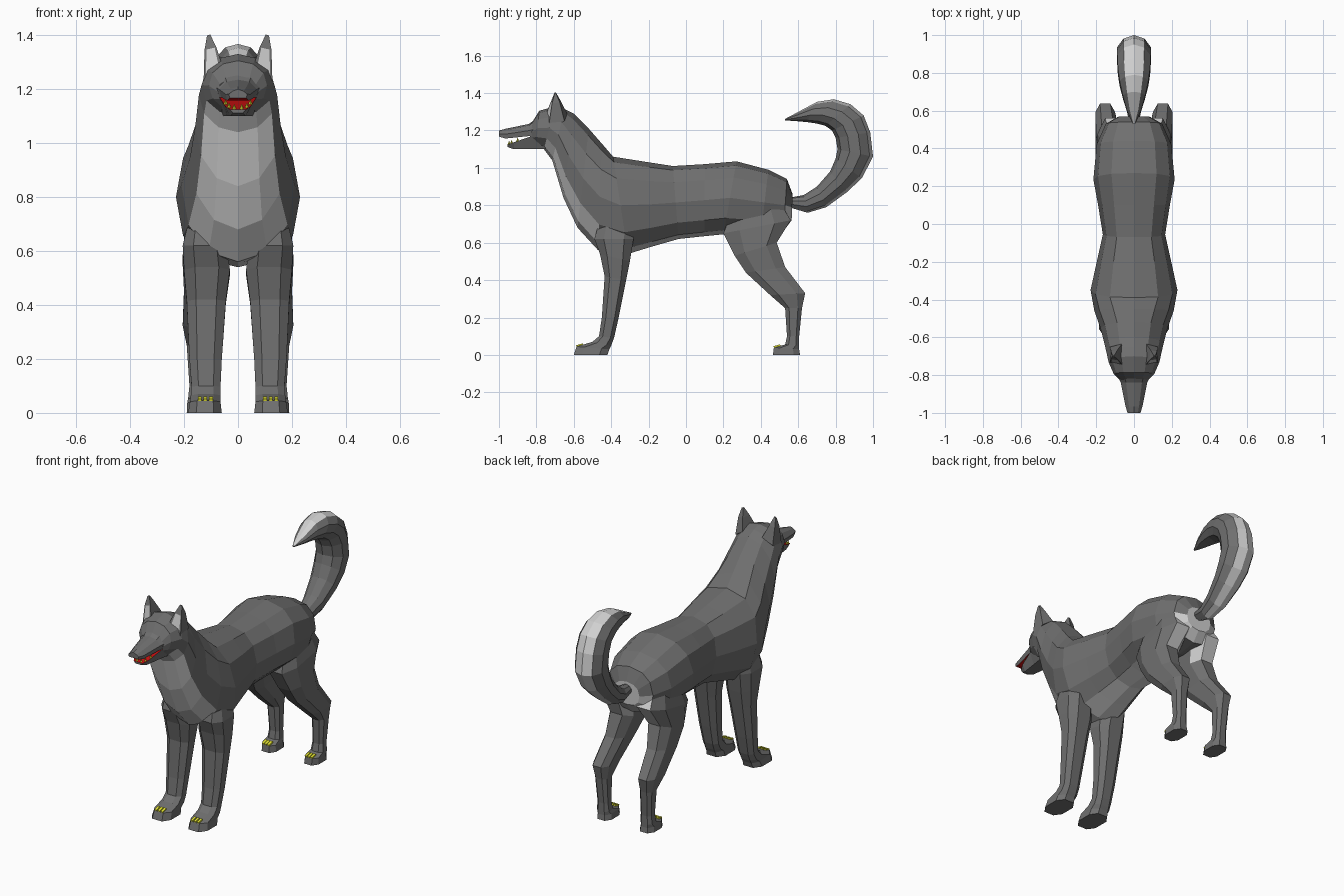
import bpy, bmesh, math
from mathutils import Vector, Matrix


def material(name, rgb):
    m = bpy.data.materials.new(name)
    m.diffuse_color = (*rgb, 1)
    return m


FUR = material("dark_grey_fur", (0.16, 0.16, 0.16))
WHITE = material("white_fur", (0.64, 0.64, 0.64))
RED = material("red_mouth", (0.55, 0.005, 0.005))
YELLOW = material("yellow_claw", (0.75, 0.75, 0.03))


def loft(name, rings, mats=(FUR,), rule=None):
    """Skin a list of equal rings; rule(center, normal, ring, side) picks the material."""
    bm = bmesh.new()
    vs = [[bm.verts.new(p) for p in r] for r in rings]
    n = len(rings[0])
    info = {}
    for i in range(len(vs) - 1):
        for k in range(n):
            j = (k + 1) % n
            f = bm.faces.new((vs[i][k], vs[i][j], vs[i + 1][j], vs[i + 1][k]))
            info[f] = (i, k)
    for r, tag in ((vs[0], 0), (vs[-1], len(vs) - 1)):
        info[bm.faces.new(r)] = (tag, -1)
    bmesh.ops.recalc_face_normals(bm, faces=bm.faces)
    bm.normal_update()
    if rule:
        for f, (i, k) in info.items():
            f.material_index = int(rule(f.calc_center_median(), f.normal, i, k))
    return finish(name, bm, mats)


def finish(name, bm, mats):
    me = bpy.data.meshes.new(name)
    bm.to_mesh(me)
    bm.free()
    for m in mats:
        me.materials.append(m)
    ob = bpy.data.objects.new(name, me)
    bpy.context.collection.objects.link(ob)
    return ob


def oval(top, bottom, w, p=0.85, n=12):
    """Ring spanning two (y, z) points, vertex 0 at the top."""
    t, b = Vector((0, *top)), Vector((0, *bottom))
    mid, half = (t + b) / 2, (t - b) / 2
    soft = lambda v: math.copysign(abs(v) ** p, v) if abs(v) > 1e-6 else 0
    angles = [2 * math.pi * k / n for k in range(n)]
    return [mid + half * soft(math.cos(a)) + Vector((w * soft(math.sin(a)), 0, 0)) for a in angles]


def bevelled(front, back, xin, xout, side, c=0.24):
    """Eight-sided leg ring between a front and a back (y, z) point."""
    uv = [(c, 0), (1 - c, 0), (1, c), (1, 1 - c), (1 - c, 1), (c, 1), (0, 1 - c), (0, c)]
    f, b = Vector((0, *front)), Vector((0, *back))
    return [f.lerp(b, v) + Vector((side * (xin + (xout - xin) * u), 0, 0)) for u, v in uv]


# Torso, neck and skull in one skin
body = [
    ((0.57, 0.86), (0.565, 0.72), 0.085),
    ((0.54, 0.94), (0.52, 0.66), 0.15),
    ((0.44, 0.99), (0.40, 0.64), 0.198),
    ((0.27, 1.035), (0.20, 0.645), 0.215),
    ((0.10, 1.02), (0.10, 0.635), 0.19),
    ((-0.07, 1.01), (-0.04, 0.62), 0.165),
    ((-0.20, 1.03), (-0.18, 0.58), 0.195),
    ((-0.39, 1.06), (-0.31, 0.54), 0.23),
    ((-0.45, 1.13), (-0.47, 0.56), 0.21, 0.95),
    ((-0.52, 1.21), (-0.58, 0.68), 0.178, 1),
    ((-0.60, 1.29), (-0.655, 0.84), 0.158, 1),
    ((-0.65, 1.315), (-0.715, 1.04), 0.145, 1),
    ((-0.70, 1.33), (-0.76, 1.10), 0.135, 1),
    ((-0.785, 1.305), (-0.80, 1.12), 0.108, 0.95),
    ((-0.825, 1.24), (-0.825, 1.14), 0.075),
]


def body_rule(c, n, i, k):
    chest = 8 <= i <= 11 and 4 <= k <= 7
    belly = 3 <= i <= 7 and 5 <= k <= 6
    rump = c.y > 0.45 and c.z < 0.8 and n.y > 0.4
    return chest or belly or rump


loft("body", [oval(*r) for r in body], (FUR, WHITE), body_rule)


# Snout and lower jaw with red inner faces
def muzzle_ring(y, top, bottom, w):
    m = top * 0.45 + bottom * 0.55
    pts = [(0, top), (0.6, top - 0.008), (1, m), (0.9, bottom), (-0.9, bottom), (-1, m), (-0.6, top - 0.008)]
    return [Vector((x * w, y, z)) for x, z in pts]


def jaw_ring(y, top, bottom, w):
    return [Vector((x * w, y, z)) for x, z in ((-1, top), (1, top), (0.6, bottom), (-0.6, bottom))]


loft("snout", [muzzle_ring(*r) for r in (
    (-0.77, 1.285, 1.16, 0.10), (-0.84, 1.235, 1.17, 0.07),
    (-0.965, 1.209, 1.157, 0.045), (-1.0, 1.2, 1.167, 0.034))],
    (FUR, RED), lambda c, n, i, k: n.z < -0.6)
loft("lower_jaw", [jaw_ring(*r) for r in (
    (-0.75, 1.17, 1.10, 0.09), (-0.83, 1.168, 1.10, 0.068),
    (-0.92, 1.137, 1.10, 0.048), (-0.955, 1.124, 1.112, 0.03))],
    (FUR, RED), lambda c, n, i, k: n.z > 0.6)


def tooth(name, x, y, z, r, h):
    bm = bmesh.new()
    bmesh.ops.create_cone(bm, segments=4, radius1=r, radius2=0, depth=h,
                          matrix=Matrix.Translation((x, y, z + h / 2)))
    finish(name, bm, (YELLOW,))


def ear_ring(a, b, c, d, s):
    """Front edge a-b is split so its middle strip can be pale."""
    a, b, c, d = (Vector((s * p[0], p[1], p[2])) for p in (a, b, c, d))
    return [a, a.lerp(b, 0.15), a.lerp(b, 0.85), b, c, d]


for s, tag in ((1, "right"), (-1, "left")):
    # Ears with a pale inner strip
    loft("ear_" + tag, [ear_ring(*r, s) for r in (
        ((0.062, -0.745, 1.30), (0.128, -0.735, 1.215), (0.125, -0.65, 1.25), (0.065, -0.635, 1.29)),
        ((0.080, -0.722, 1.355), (0.124, -0.716, 1.345), (0.122, -0.675, 1.35), (0.088, -0.668, 1.355)),
        ((0.103, -0.703, 1.402), (0.115, -0.702, 1.398), (0.114, -0.695, 1.398), (0.104, -0.695, 1.402)))],
        (FUR, WHITE), lambda c, n, i, k: k == 1 and i == 0)

    # Teeth along the jaw rim
    for x, y, z in ((0.046, -0.90, 1.142), (0.033, -0.932, 1.13), (0.014, -0.946, 1.125)):
        tooth("tooth_" + tag, s * x, y, z, 0.008, 0.02)

    # Front leg: front point, back point, inner x, outer x
    front = [
        ((-0.45, 0.76), (-0.29, 0.78), 0.08, 0.17),
        ((-0.49, 0.62), (-0.28, 0.62), 0.04, 0.205),
        ((-0.46, 0.54), (-0.30, 0.50), 0.03, 0.200),
        ((-0.435, 0.42), (-0.32, 0.40), 0.045, 0.190),
        ((-0.45, 0.20), (-0.36, 0.20), 0.06, 0.180),
        ((-0.465, 0.10), (-0.385, 0.09), 0.065, 0.172),
        ((-0.50, 0.07), (-0.40, 0.05), 0.065, 0.175),
        ((-0.585, 0.045), (-0.41, 0.03), 0.065, 0.178),
        ((-0.60, 0.0), (-0.42, 0.0), 0.06, 0.185),
    ]
    loft("front_leg_" + tag, [bevelled(*r, s) for r in front])

    # Hind leg, pale on the back of the thigh
    hind = [
        ((0.26, 0.80), (0.50, 0.82), 0.04, 0.165),
        ((0.20, 0.65), (0.56, 0.72), 0.02, 0.195),
        ((0.26, 0.53), (0.485, 0.60), 0.05, 0.205),
        ((0.32, 0.44), (0.53, 0.47), 0.08, 0.200),
        ((0.45, 0.32), (0.637, 0.33), 0.10, 0.205),
        ((0.53, 0.25), (0.62, 0.25), 0.11, 0.190),
        ((0.54, 0.10), (0.605, 0.10), 0.11, 0.180),
        ((0.53, 0.055), (0.605, 0.05), 0.105, 0.185),
        ((0.47, 0.04), (0.605, 0.03), 0.10, 0.188),
        ((0.465, 0.0), (0.61, 0.0), 0.095, 0.190),
    ]
    loft("hind_leg_" + tag, [bevelled(*r, s) for r in hind], (FUR, WHITE),
         lambda c, n, i, k: i <= 1 and k in (4, 5))

    # Claws: three on each paw, lying on the sloping toes
    for part, cx, y, z, gap in (("front", 0.121, -0.568, 0.051, 0.021), ("hind", 0.144, 0.487, 0.046, 0.018)):
        for i in (-1, 0, 1):
            bm = bmesh.new()
            m = (Matrix.Translation((s * (cx + i * gap), y, z)) @ Matrix.Rotation(math.radians(15), 4, 'X')
                 @ Matrix.Diagonal((0.014, 0.036, 0.012, 1)))
            bmesh.ops.create_cube(bm, size=1, matrix=m)
            finish("claw_" + part + "_" + tag, bm, (YELLOW,))

# Tail: outer and inner edge points, half width
tail = [
    ((0.55, 0.79), (0.55, 0.84), 0.03),
    ((0.65, 0.76), (0.63, 0.855), 0.048),
    ((0.75, 0.79), (0.70, 0.90), 0.065),
    ((0.86, 0.87), (0.77, 0.98), 0.082),
    ((0.94, 0.945), (0.80, 1.05), 0.092),
    ((1.0, 1.06), (0.81, 1.10), 0.095),
    ((0.985, 1.19), (0.80, 1.16), 0.095),
    ((0.95, 1.28), (0.78, 1.20), 0.093),
    ((0.88, 1.34), (0.745, 1.225), 0.09),
    ((0.79, 1.367), (0.70, 1.237), 0.08),
    ((0.70, 1.353), (0.645, 1.245), 0.062),
    ((0.61, 1.305), (0.59, 1.25), 0.04),
    ((0.53, 1.262), (0.53, 1.254), 0.006),
]
loft("tail", [oval(*r, p=1, n=10) for r in tail], (FUR, WHITE),
     lambda c, n, i, k: k in (0, 9))
